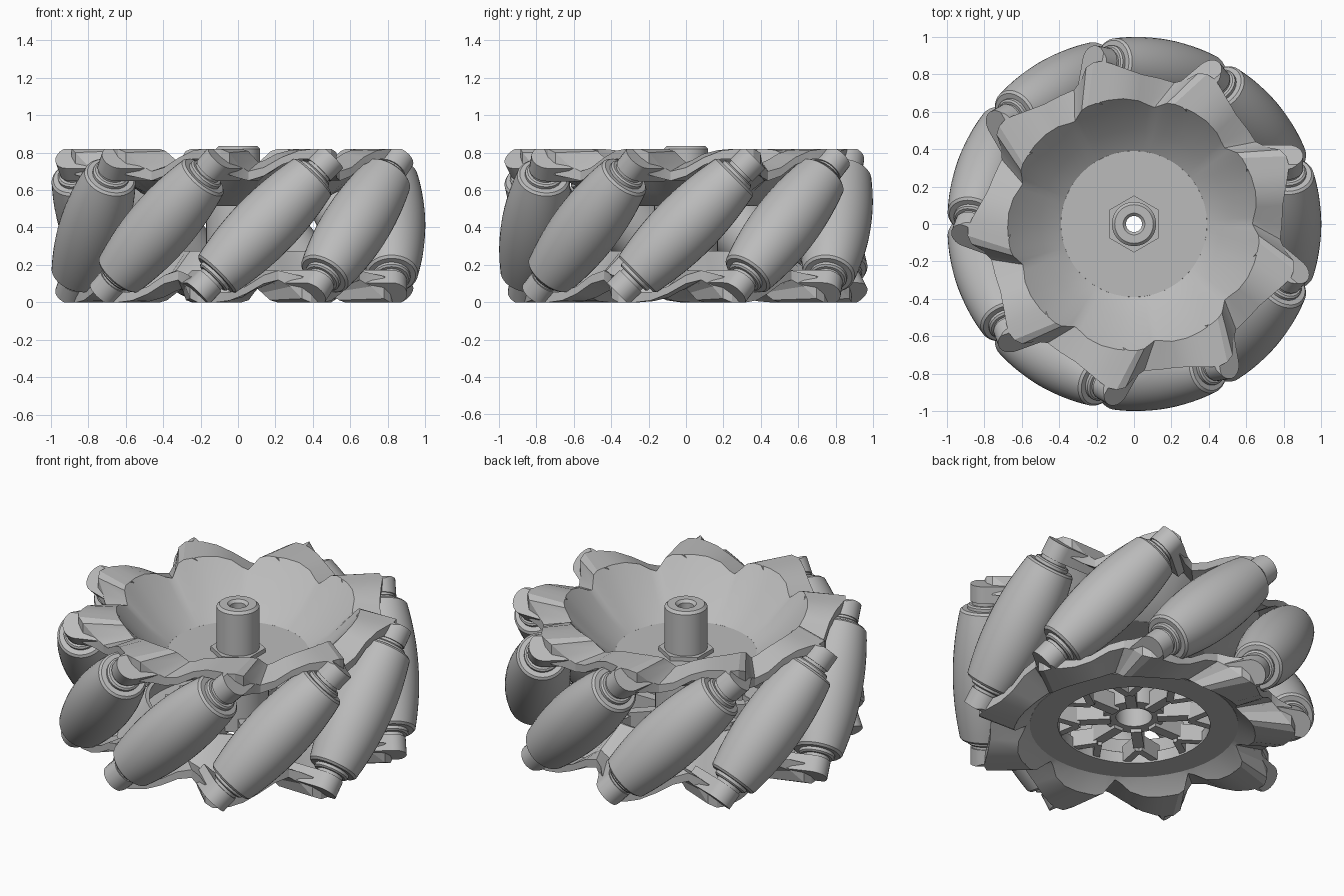
import bpy, bmesh, math
from mathutils import Matrix, Vector

cube = bpy.data.objects.get("Cube")
if cube:
    bpy.data.objects.remove(cube, do_unlink=True)

COUNT = 9            # rollers round the wheel
STEP = math.tau / COUNT
FIRST = math.radians(-80)
AXIS_R = 0.82        # distance from wheel axis to roller axis
HEIGHT = 0.82

grey = bpy.data.materials.new("plain grey")
grey.use_nodes = True
COLOUR = (0.5, 0.5, 0.5, 1)
grey.diffuse_color = COLOUR
grey.node_tree.nodes["Principled BSDF"].inputs["Base Color"].default_value = COLOUR


def finish(name, bm, matrix=None, angle=30):
    bmesh.ops.recalc_face_normals(bm, faces=bm.faces)
    mesh = bpy.data.meshes.new(name)
    bm.to_mesh(mesh)
    bm.free()
    mesh.materials.append(grey)
    obj = bpy.data.objects.new(name, mesh)
    bpy.context.collection.objects.link(obj)
    if matrix is not None:
        obj.matrix_world = matrix
    bpy.ops.object.select_all(action='DESELECT')
    obj.select_set(True)
    bpy.context.view_layer.objects.active = obj
    bpy.ops.object.shade_smooth_by_angle(angle=math.radians(angle))
    return obj


def stitch(bm, rings, wrap):
    # Join neighbouring closed loops of vertices with quads
    pairs = zip(rings, rings[1:] + rings[:1]) if wrap else zip(rings, rings[1:])
    for a, b in pairs:
        n = len(a)
        for i in range(n):
            j = (i + 1) % n
            bm.faces.new((a[i], a[j], b[j], b[i]))


def lathe(name, profile, sides=48, closed=False, matrix=None, turn=0.0):
    # Spin (radius, height) points; open profiles are capped at both ends
    bm = bmesh.new()
    rings = []
    for r, z in profile:
        rings.append([bm.verts.new((r * math.cos(turn + math.tau * i / sides),
                                    r * math.sin(turn + math.tau * i / sides), z))
                      for i in range(sides)])
    stitch(bm, rings, closed)
    if not closed:
        bm.faces.new(rings[0])
        bm.faces.new(rings[-1])
    return finish(name, bm, matrix)


def tube(name, outer, inner, low, high, bevel=0.002):
    return lathe(name, [(outer, low), (outer, high - bevel), (outer - bevel, high),
                        (inner + bevel, high), (inner, high - bevel), (inner, low)],
                 closed=True)


# One sector of the toothed plate:
# angle past the lug, lean of the inner edge, outer radius, top, underside
TOOTH = [(-13, 1, .80, .775, .735), (-7, 2, .83, .81, .765), (-2, 4, .865, .82, .765),
         (1, 6, .885, .82, .73), (4, 8, .89, .82, .70), (7, 8, .875, .80, .68),
         (10, 8, .82, .735, .665), (14, 6, .785, .70, .65), (20, 3, .79, .72, .675)]


def toothed_plate(name, section, matrix=None):
    bm = bmesh.new()
    rings = []
    for k in range(COUNT):
        for deg, lean, outer, top, under in TOOTH:
            ring = []
            for r, z in section(outer, top, under):
                inward = min(1, (outer - r) / (outer - 0.66))
                a = FIRST + STEP * (k + 0.5) + math.radians(deg + lean * inward)
                ring.append(bm.verts.new((r * math.cos(a), r * math.sin(a), z)))
            rings.append(ring)
    stitch(bm, rings, True)
    return finish(name, bm, matrix, angle=20)


def dish_section(outer, top, under):
    inner_top = HEIGHT - (HEIGHT - top) * 0.6
    inner = 0.675 - (HEIGHT - inner_top) * 0.6
    return [(outer, top), (inner, inner_top), (0.5, 0.62), (0.39, 0.545),
            (0.39, 0.515), (0.52, 0.585), (inner + 0.02, under), (outer, under)]


def rim_section(outer, top, under):
    inner_top = HEIGHT - (HEIGHT - top) * 0.6
    inner = 0.59 + max(0, inner_top - 0.74)
    return [(outer, top), (inner, inner_top), (0.58, 0.74), (0.56, 0.73),
            (0.49, 0.55), (0.51, 0.545), (0.67, under), (outer, under)]


# Upper plate with its deep dish, lower plate turned over about a roller's radius
toothed_plate("upper_toothed_plate", dish_section)
radial = Vector((math.cos(FIRST), math.sin(FIRST), 0))
turn_over = Matrix.Translation((0, 0, HEIGHT)) @ Matrix.Rotation(math.pi, 4, radial)
toothed_plate("lower_toothed_plate", rim_section, turn_over)

# Dish floor, hub tube and nut
tube("dish_floor", 0.392, 0.043, 0.515, 0.545)
tube("hub_core", 0.17, 0.1, 0.13, 0.52)
tube("hub_tube", 0.118, 0.043, 0.45, 0.835, bevel=0.015)
lathe("hub_nut", [(0.152, 0.54), (0.152, 0.57), (0.1, 0.57), (0.1, 0.54)], 6, True,
      turn=math.pi / 2)

# Spoked lower web, each spoke forking where it meets the rim
tube("web_rim", 0.575, 0.42, 0.08, 0.15)
SPOKES = 8
for i in range(SPOKES):
    turn = Matrix.Rotation(math.tau * i / SPOKES, 4, 'Z')
    bm = bmesh.new()
    bmesh.ops.create_cube(bm, size=1, matrix=Matrix.Translation((0.23, 0, 0.16))
                          @ Matrix.Diagonal((0.2, 0.06, 0.1, 1)))
    for way in (-1, 1):
        bmesh.ops.create_cube(bm, size=1, matrix=Matrix.Translation((0.37, way * 0.045, 0.14))
                              @ Matrix.Rotation(way * 0.6, 4, 'Z')
                              @ Matrix.Diagonal((0.15, 0.04, 0.1, 1)))
    finish("web_spoke", bm, turn)

# Barrel outline: bulge that keeps the whole wheel round
HALF = 0.375
SEGMENTS = 16
barrel = [(0.095, -HALF), (0.128, -HALF)]
for i in range(SEGMENTS + 1):
    t = -HALF + 0.012 + (2 * HALF - 0.024) * i / SEGMENTS
    barrel.append((1 - math.hypot(AXIS_R, t * math.sqrt(0.5)), t))
barrel += [(0.128, HALF), (0.095, HALF)]


def lug(place, end):
    # Round-tipped finger across the roller axis, trimmed level with the wheel face
    radius, reach = 0.083, 0.22
    outline = [(-reach, -radius)]
    for i in range(13):
        a = math.pi * (i / 12 - 0.5)
        outline.append((radius * math.cos(a), radius * math.sin(a)))
    outline.append((-reach, radius))
    bm = bmesh.new()
    rings = [[bm.verts.new(place @ Vector((x, y, end * t))) for x, y in outline]
             for t in (0.418, 0.515)]
    stitch(bm, rings, False)
    for ring in rings:
        bm.faces.new(ring)
    cut = bmesh.ops.bisect_plane(bm, geom=bm.verts[:] + bm.edges[:] + bm.faces[:],
                                 plane_co=(0, 0, HEIGHT if end > 0 else 0),
                                 plane_no=(0, 0, end), clear_outer=True)
    edges = [e for e in cut["geom_cut"] if isinstance(e, bmesh.types.BMEdge)]
    bmesh.ops.holes_fill(bm, edges=edges)
    finish("roller_lug", bm)


# Rollers, with a washer, pin and lug at both ends
for k in range(COUNT):
    a = FIRST + STEP * k
    out = Vector((math.cos(a), math.sin(a), 0))
    tangent = Vector((-math.sin(a), math.cos(a), 0))
    axis = (tangent + Vector((0, 0, 1))).normalized()
    place = Matrix((out, axis.cross(out), axis)).transposed().to_4x4()
    place.translation = out * AXIS_R + Vector((0, 0, HEIGHT / 2))
    lathe("roller", barrel, 40, matrix=place)
    lathe("roller_pin", [(0.075, -0.44), (0.075, 0.44)], 20, matrix=place)
    for end in (-1, 1):
        lathe("roller_washer", [(0.1, end * 0.37), (0.1, end * 0.392),
                                (0.09, end * 0.4)], 24, matrix=place)
        lug(place, end)
